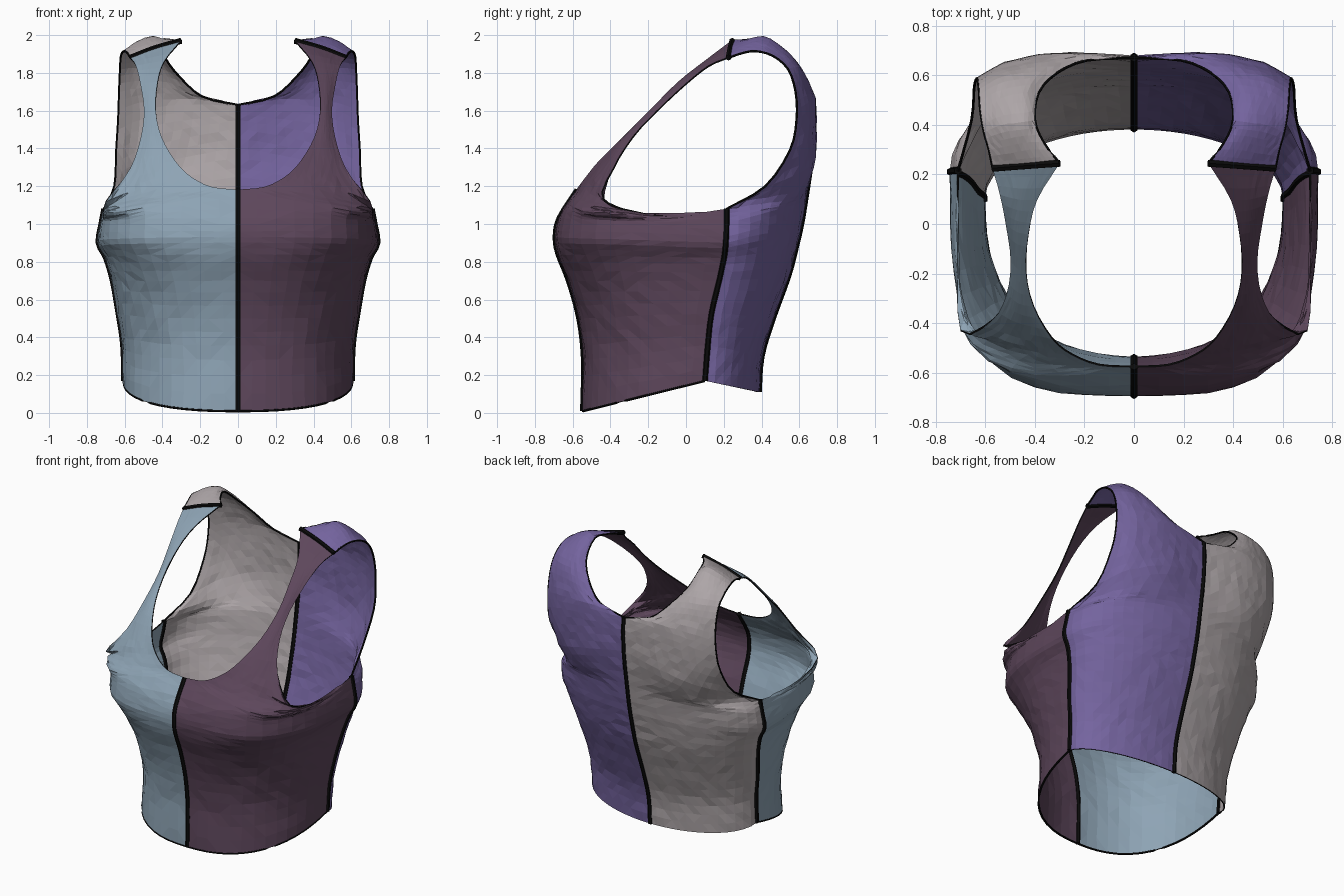
import bpy, math, random
from mathutils import Vector

if "Cube" in bpy.data.objects:
    bpy.data.objects.remove(bpy.data.objects["Cube"])

random.seed(4)
NU, SUB = 14, 3      # columns per panel, subdivisions between key rows


def material(name, rgb):
    m = bpy.data.materials.new(name)
    m.diffuse_color = (*rgb, 1)
    m.use_nodes = True
    m.node_tree.nodes["Principled BSDF"].inputs["Base Color"].default_value = m.diffuse_color
    return m


BLUE = material("blue_grey", (0.27, 0.37, 0.46))
PLUM = material("dark_plum", (0.11, 0.062, 0.105))
GREY = material("warm_grey", (0.42, 0.38, 0.39))
VIOLET = material("violet", (0.175, 0.127, 0.345))
BLACK = material("black_trim", (0.003, 0.003, 0.003))

# Torso sections: z front, z side, z back, y front, y side, y back, half width, roundness front/back
TORSO = [
    (0.01, 0.17, 0.11, -0.545, 0.10, 0.385, 0.605, 2.4, 2.0),
    (0.28, 0.36, 0.30, -0.54, 0.115, 0.40, 0.61, 2.3, 2.0),
    (0.50, 0.53, 0.50, -0.565, 0.135, 0.46, 0.635, 2.4, 2.05),
    (0.70, 0.70, 0.72, -0.62, 0.175, 0.54, 0.665, 2.7, 2.1),
    (0.84, 0.82, 0.87, -0.675, 0.20, 0.58, 0.70, 3.1, 2.1),
    (0.93, 0.90, 1.00, -0.69, 0.21, 0.61, 0.74, 3.4, 2.0),
    (1.03, 1.00, 1.12, -0.67, 0.215, 0.63, 0.725, 3.6, 2.1),
]
SHOULDER = [(0.30, 0.245, 1.97), (0.44, 0.235, 1.93), (0.57, 0.225, 1.88)]
# Rows above the torso, each from neckline to armhole
FRONT_TOP = [
    [(0, -0.575, 1.18), (0.3, -0.61, 1.12), (0.55, -0.57, 1.075), (0.69, -0.42, 1.055),
     (0.712, -0.1, 1.03), (0.71, 0.215, 1.08)],
    [(0.14, -0.567, 1.195), (0.4, -0.56, 1.15), (0.6, -0.505, 1.1), (0.697, -0.4, 1.08), (0.71, -0.1, 1.04)],
    [(0.25, -0.525, 1.25), (0.42, -0.51, 1.21), (0.58, -0.465, 1.165), (0.70, -0.43, 1.12)],
    [(0.33, -0.46, 1.33), (0.46, -0.43, 1.31), (0.57, -0.385, 1.29)],
    [(0.405, -0.33, 1.46), (0.46, -0.32, 1.46), (0.512, -0.28, 1.46)],
    [(0.435, -0.19, 1.6), (0.465, -0.18, 1.6), (0.495, -0.15, 1.6)],
    [(0.425, -0.04, 1.75), (0.47, -0.03, 1.745), (0.515, 0, 1.74)],
    [(0.39, 0.1, 1.86), (0.46, 0.1, 1.85), (0.54, 0.12, 1.835)],
    SHOULDER,
]
BACK_TOP = [
    [(0, 0.65, 1.25), (0.3, 0.64, 1.2), (0.52, 0.53, 1.13), (0.645, 0.36, 1.1), (0.71, 0.215, 1.08)],
    [(0, 0.67, 1.4), (0.3, 0.68, 1.35), (0.53, 0.6, 1.27), (0.655, 0.42, 1.2)],
    [(0, 0.675, 1.55), (0.3, 0.687, 1.5), (0.53, 0.64, 1.44), (0.645, 0.55, 1.39)],
    [(0, 0.67, 1.63), (0.3, 0.687, 1.63), (0.52, 0.65, 1.6), (0.635, 0.585, 1.55)],
    [(0.19, 0.66, 1.675), (0.36, 0.66, 1.72), (0.53, 0.625, 1.72), (0.63, 0.58, 1.7)],
    [(0.31, 0.61, 1.78), (0.4, 0.61, 1.82), (0.53, 0.59, 1.83), (0.625, 0.54, 1.82)],
    [(0.385, 0.53, 1.88), (0.45, 0.525, 1.92), (0.54, 0.505, 1.91), (0.62, 0.46, 1.89)],
    [(0.4, 0.42, 1.97), (0.45, 0.41, 1.992), (0.53, 0.4, 1.965), (0.605, 0.37, 1.915)],
    [(0.365, 0.33, 1.975), (0.44, 0.33, 1.975), (0.51, 0.315, 1.95), (0.585, 0.3, 1.905)],
    SHOULDER,
]


def slope(s0, s1):
    """Tangent between two steps that never overshoots."""
    return Vector([2 * a * b / (a + b) if a * b > 0 else 0 for a, b in zip(s0, s1)])


def spline(pts, sub, monotone=False):
    """Smooth curve through the points."""
    p = [Vector(q) for q in pts]
    d = [b - a for a, b in zip(p, p[1:])]
    mid = [slope(a, b) if monotone else (a + b) / 2 for a, b in zip(d, d[1:])]
    tan = [d[0]] + mid + [d[-1]]
    out = []
    for i in range(len(d)):
        for k in range(sub):
            t = k / sub
            h = t * t * (3 - 2 * t)
            out.append(p[i] + d[i] * h + tan[i] * (t * (1 - t) ** 2) - tan[i + 1] * (t * t * (1 - t)))
    return out + [p[-1]]


def resample(pts, n):
    """Evenly spaced points along a polyline."""
    d = [0]
    for a, b in zip(pts, pts[1:]):
        d.append(d[-1] + (b - a).length)
    out, j = [], 0
    for i in range(n + 1):
        s = d[-1] * i / n
        while j < len(d) - 2 and d[j + 1] < s:
            j += 1
        out.append(pts[j].lerp(pts[j + 1], (s - d[j]) / (d[j + 1] - d[j])))
    return out


def torso_row(zc, zs, yc, ys, w, n):
    pts = []
    for i in range(61):
        a = math.pi / 2 * i / 60
        f = 0 if i == 60 else math.cos(a) ** (2 / n)
        pts.append(Vector((w * math.sin(a) ** (2 / n), ys + (yc - ys) * f, zs + (zc - zs) * f)))
    return resample(pts, NU)


def panel_grid(front):
    rows = [torso_row(r[0], r[1], r[3], r[4], r[6], r[7]) if front else
            torso_row(r[2], r[1], r[5], r[4], r[6], r[8]) for r in TORSO]
    rows += [resample(spline(r, 8), NU) for r in (FRONT_TOP if front else BACK_TOP)]
    corner = {0: 7 if front else 10, NU: 7}      # edge corners: neckline and armhole start
    cols = []
    for c in range(NU + 1):
        col, k = [r[c] for r in rows], corner.get(c)
        if k:
            cols.append(spline(col[:k + 1], SUB)[:-1] + spline(col[k:], SUB))
        else:
            cols.append(spline(col, SUB, True))
    grid = [list(r) for r in zip(*cols)]
    # slight cloth wrinkles away from the edges
    for i in range(1, len(grid) - 1):
        for c in range(1, NU):
            p = grid[i][c]
            amp = 0.06 * min((grid[i + 1][c] - p).length, (grid[i][c + 1] - p).length, 0.06)
            grid[i][c] = p + Vector([random.uniform(-amp, amp) for _ in range(3)])
    return grid


def build_panel(name, grid, side, flip, mat):
    verts = [(p.x * side, p.y, p.z) for r in grid for p in r]
    n, faces = NU + 1, []
    for i in range(len(grid) - 1):
        for j in range(NU):
            a, b, c, d = i * n + j, i * n + j + 1, (i + 1) * n + j + 1, (i + 1) * n + j
            # split along the shorter diagonal
            short = (grid[i][j] - grid[i + 1][j + 1]).length < (grid[i][j + 1] - grid[i + 1][j]).length
            tris = [(a, b, c), (a, c, d)] if short else [(a, b, d), (b, c, d)]
            faces += [t[::-1] if flip else t for t in tris]
    me = bpy.data.meshes.new(name)
    me.from_pydata(verts, [], faces)
    me.materials.append(mat)
    me.materials.append(BLACK)
    ob = bpy.data.objects.new(name, me)
    bpy.context.collection.objects.link(ob)
    # cloth thickness with black cut edges
    m = ob.modifiers.new("thickness", 'SOLIDIFY')
    m.thickness, m.offset, m.material_offset_rim = 0.008, 0, 1


def seam(name, pts, side=1, radius=0.016):
    """Six-sided black piping along a seam or edge."""
    verts, faces = [], []
    for i, p in enumerate(pts):
        t = (pts[min(i + 1, len(pts) - 1)] - pts[max(i - 1, 0)]).normalized()
        u = t.cross(Vector((1, 0, 0)) if abs(t.x) < 0.6 else Vector((0, 1, 0))).normalized()
        v = t.cross(u)
        for k in range(6):
            a = math.tau * k / 6
            q = p + (u * math.cos(a) + v * math.sin(a)) * radius
            verts.append((q.x * side, q.y, q.z))
        if i:
            o = 6 * i
            faces += [(o - 6 + k, o - 6 + (k + 1) % 6, o + (k + 1) % 6, o + k) for k in range(6)]
    faces += [tuple(range(6)), tuple(range(len(verts) - 6, len(verts)))]
    me = bpy.data.meshes.new(name)
    me.from_pydata(verts, [], faces)
    me.materials.append(BLACK)
    bpy.context.collection.objects.link(bpy.data.objects.new(name, me))


front, back = panel_grid(True), panel_grid(False)

# Four cloth panels
build_panel("front_panel_right", front, 1, False, PLUM)
build_panel("front_panel_left", front, -1, True, BLUE)
build_panel("back_panel_right", back, 1, True, VIOLET)
build_panel("back_panel_left", back, -1, False, GREY)

# Seams between the panels, thin piping on the hem and back edges
seam("centre_front_seam", [r[0] for r in front[:7 * SUB + 1]])
seam("centre_back_seam", [r[0] for r in back[:10 * SUB + 1]])
for label, s in (("right", 1), ("left", -1)):
    seam("side_seam_" + label, [r[-1] for r in front[:7 * SUB + 1]], s)
    seam("shoulder_seam_" + label, front[-1], s)
    seam("front_hem_" + label, front[0], s, 0.007)
    seam("back_neck_edge_" + label, [r[0] for r in back[10 * SUB:]], s, 0.006)
    seam("back_armhole_edge_" + label, [r[-1] for r in back[7 * SUB:]], s, 0.006)
